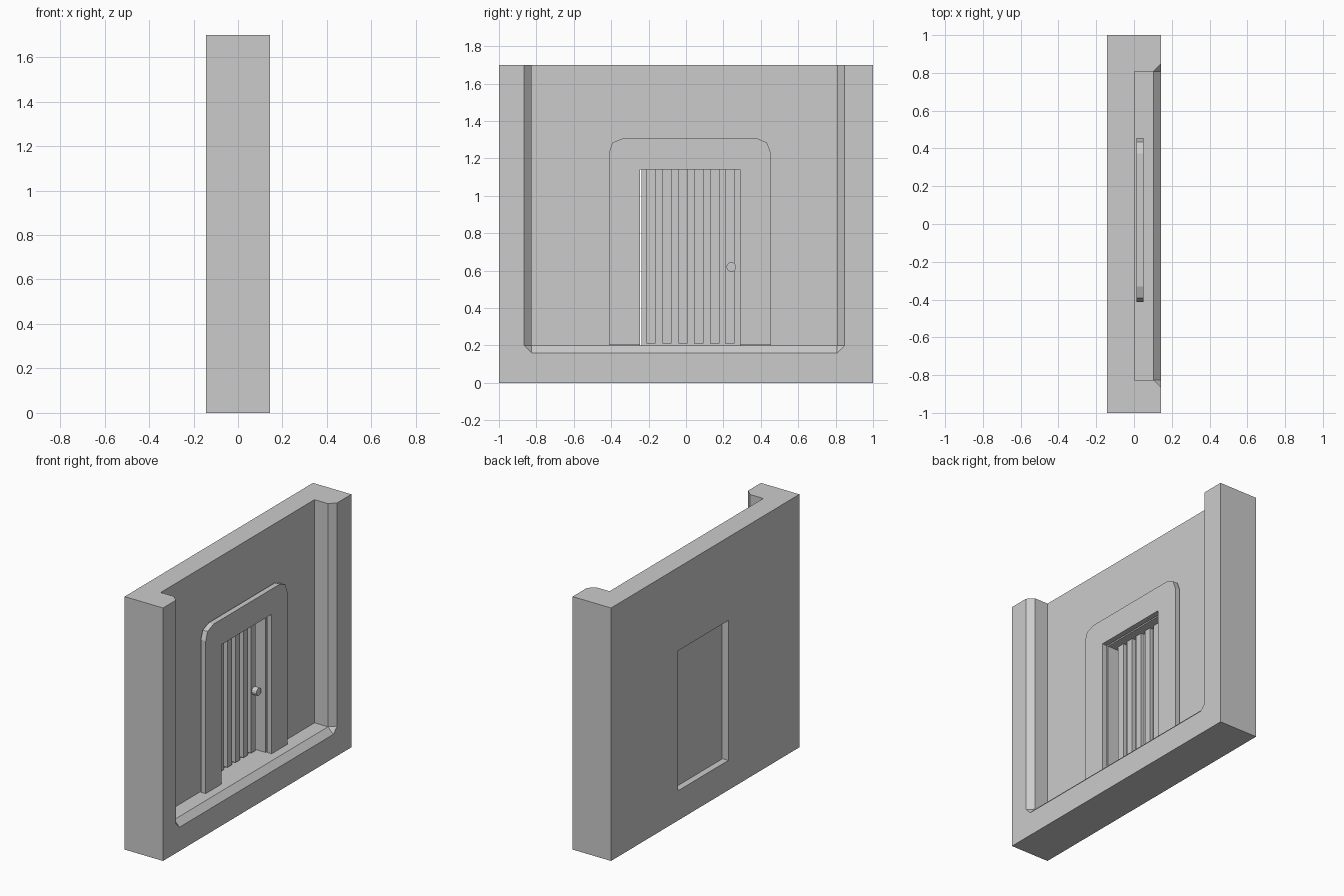
import bpy, bmesh, math

if "Cube" in bpy.data.objects:
    bpy.data.objects.remove(bpy.data.objects["Cube"])

HX = 0.143                      # half thickness of the wall
FLOOR, TOP = 0.2, 1.7           # doorstep level and wall top
IN_L, IN_R = -0.825, 0.808      # recess sides
CH = 0.04                       # chamfer round the recess mouth
DOOR_L, DOOR_R, DOOR_T = -0.245, 0.288, 1.14


def finish(name, bm):
    bmesh.ops.recalc_face_normals(bm, faces=bm.faces[:])
    mesh = bpy.data.meshes.new(name)
    bm.to_mesh(mesh)
    bm.free()
    ob = bpy.data.objects.new(name, mesh)
    bpy.context.collection.objects.link(ob)
    return ob


def box(name, x0, x1, y0, y1, z0, z1):
    bm = bmesh.new()
    bmesh.ops.create_cube(bm, size=1)
    for v in bm.verts:
        v.co = (x1 if v.co.x > 0 else x0, y1 if v.co.y > 0 else y0, z1 if v.co.z > 0 else z0)
    return finish(name, bm)


def prism(name, outline, x0, x1):
    """Extrude a (y, z) outline along x."""
    bm = bmesh.new()
    face = bm.faces.new([bm.verts.new((x0, y, z)) for y, z in outline])
    ext = bmesh.ops.extrude_face_region(bm, geom=[face])
    for v in ext["geom"]:
        if isinstance(v, bmesh.types.BMVert):
            v.co.x = x1
    return finish(name, bm)


def hull(name, rings):
    """Convex solid through (x, outline) sections."""
    bm = bmesh.new()
    for x, outline in rings:
        for y, z in outline:
            bm.verts.new((x, y, z))
    bmesh.ops.convex_hull(bm, input=bm.verts[:])
    bmesh.ops.dissolve_limit(bm, angle_limit=0.01, verts=bm.verts[:], edges=bm.edges[:])
    return finish(name, bm)


def cut(target, cutter):
    cutter.hide_render = True
    mod = target.modifiers.new("cut", 'BOOLEAN')
    mod.operation, mod.solver, mod.object = 'DIFFERENCE', 'EXACT', cutter
    bpy.context.view_layer.objects.active = target
    bpy.ops.object.modifier_apply(modifier=mod.name)
    bpy.data.objects.remove(cutter)


# Wall with open-topped recess, flared mouth and doorway
wall = box("wall", -HX, HX, -1, 1, 0, TOP)
cut(wall, box("recess_cutter", 0.003, 0.12, IN_L, IN_R, FLOOR, 2))
inner = [(IN_L, 2), (IN_L, FLOOR), (IN_R, FLOOR), (IN_R, 2)]
outer = [(IN_L - CH, 2), (IN_L - CH, FLOOR), (IN_L, FLOOR - CH),
         (IN_R, FLOOR - CH), (IN_R + CH, FLOOR), (IN_R + CH, 2)]
cut(wall, hull("mouth_cutter", [(HX - CH, inner), (HX, outer), (0.2, outer)]))
cut(wall, box("doorway_cutter", -0.2, 0.05, DOOR_L, DOOR_R, FLOOR, DOOR_T))

# Door surround with clipped upper corners
prism("door_surround", [
    (-0.413, 0.203), (-0.413, 1.228), (-0.393, 1.285), (-0.33, 1.31),
    (0.373, 1.31), (0.433, 1.285), (0.454, 1.228), (0.454, 0.203),
    (DOOR_R, 0.203), (DOOR_R, DOOR_T), (DOOR_L, DOOR_T), (DOOR_L, 0.203)], 0.013, 0.049)

# Door panel with raised slats
box("door_panel", -0.1, -0.075, -0.238, DOOR_R, FLOOR, DOOR_T)
for i, y in enumerate((-0.211, -0.126, -0.041, 0.044, 0.129, 0.209)):
    box(f"door_slat_{i + 1}", -0.08, -0.05, y, y + 0.049, 0.21, DOOR_T)

# Door knob
bpy.ops.mesh.primitive_cylinder_add(vertices=12, radius=0.026, depth=0.04,
                                    location=(-0.035, 0.242, 0.62),
                                    rotation=(0, math.pi / 2, 0))
bpy.context.object.name = "door_knob"
